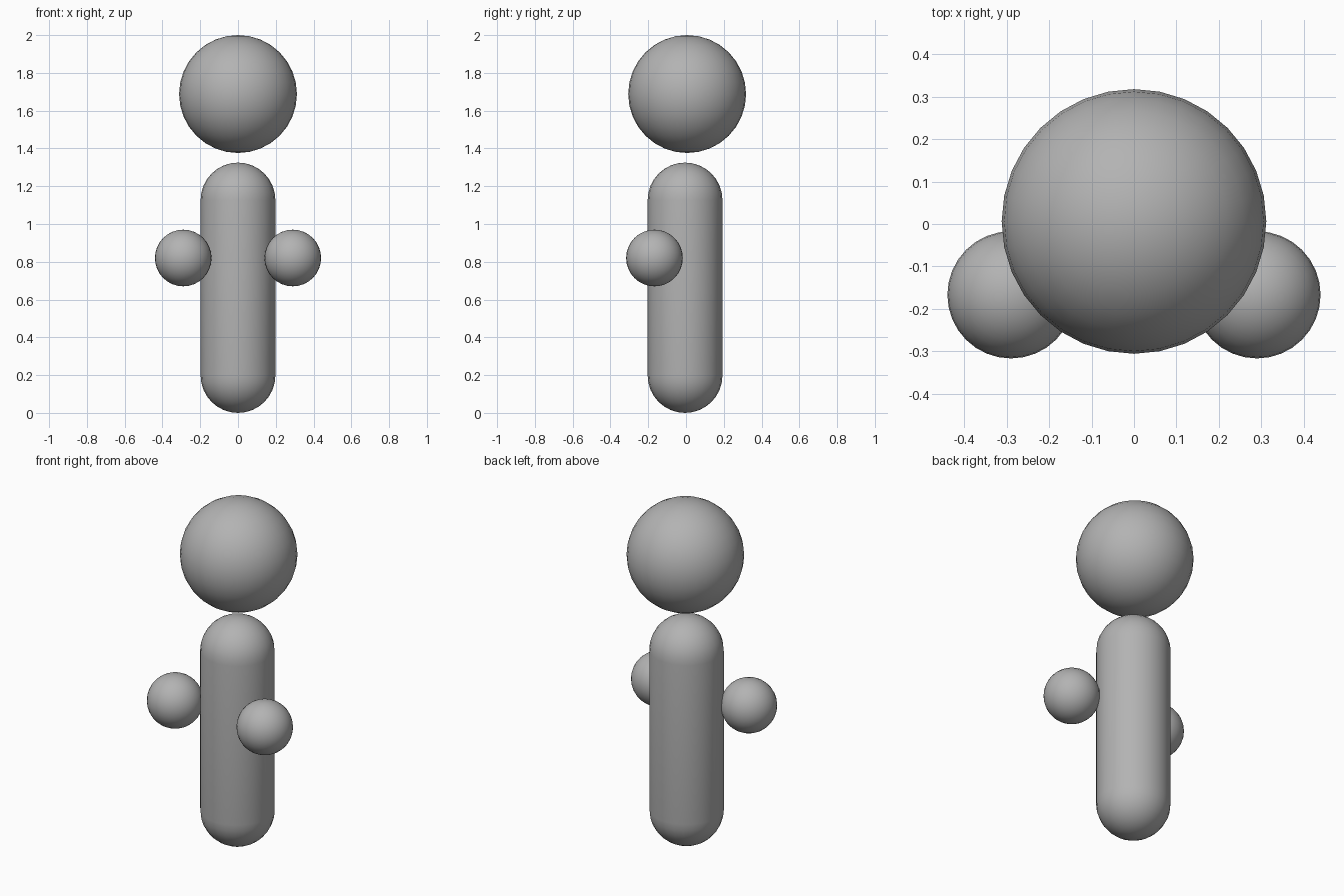
import bpy, bmesh
from math import pi, sin, cos

if "Cube" in bpy.data.objects:
    bpy.data.objects.remove(bpy.data.objects["Cube"])

# Mid grey shared by all parts
grey = bpy.data.materials.new("mid_grey")
grey.diffuse_color = (0.45, 0.45, 0.45, 1)
grey.use_nodes = True
grey.node_tree.nodes["Principled BSDF"].inputs["Base Color"].default_value = grey.diffuse_color


def finish(name, bm, loc):
    bmesh.ops.recalc_face_normals(bm, faces=bm.faces)
    for f in bm.faces:
        f.smooth = True
    me = bpy.data.meshes.new(name)
    bm.to_mesh(me)
    bm.free()
    me.materials.append(grey)
    ob = bpy.data.objects.new(name, me)
    ob.location = loc
    bpy.context.collection.objects.link(ob)
    return ob


def ball(name, radius, loc):
    bm = bmesh.new()
    bmesh.ops.create_uvsphere(bm, u_segments=32, v_segments=16, radius=radius)
    return finish(name, bm, loc)


def capsule(name, radius, height, loc, sides=24, cap_steps=8):
    # Half outline from bottom pole to top pole, spun around z
    arc = [i * pi / 2 / cap_steps for i in range(cap_steps + 1)]
    pts = [(radius * sin(a), radius - radius * cos(a)) for a in arc]
    pts += [(r, height - z) for r, z in reversed(pts)]
    bm = bmesh.new()
    vs = [bm.verts.new((r, 0, z)) for r, z in pts]
    es = [bm.edges.new(pair) for pair in zip(vs, vs[1:])]
    bmesh.ops.spin(bm, geom=vs + es, cent=(0, 0, 0), axis=(0, 0, 1),
                   angle=2 * pi, steps=sides)
    bmesh.ops.remove_doubles(bm, verts=bm.verts, dist=0.0005)
    return finish(name, bm, loc)


# Head floating above the body
ball("head", 0.312, (0, 0.006, 1.688))

# Long rounded body
capsule("body", 0.198, 1.325, (0, -0.005, 0))

# Hands, one each side, set slightly forward
for side, x in (("left", 0.29), ("right", -0.29)):
    ball(side + "_hand", 0.15, (x, -0.167, 0.82))
